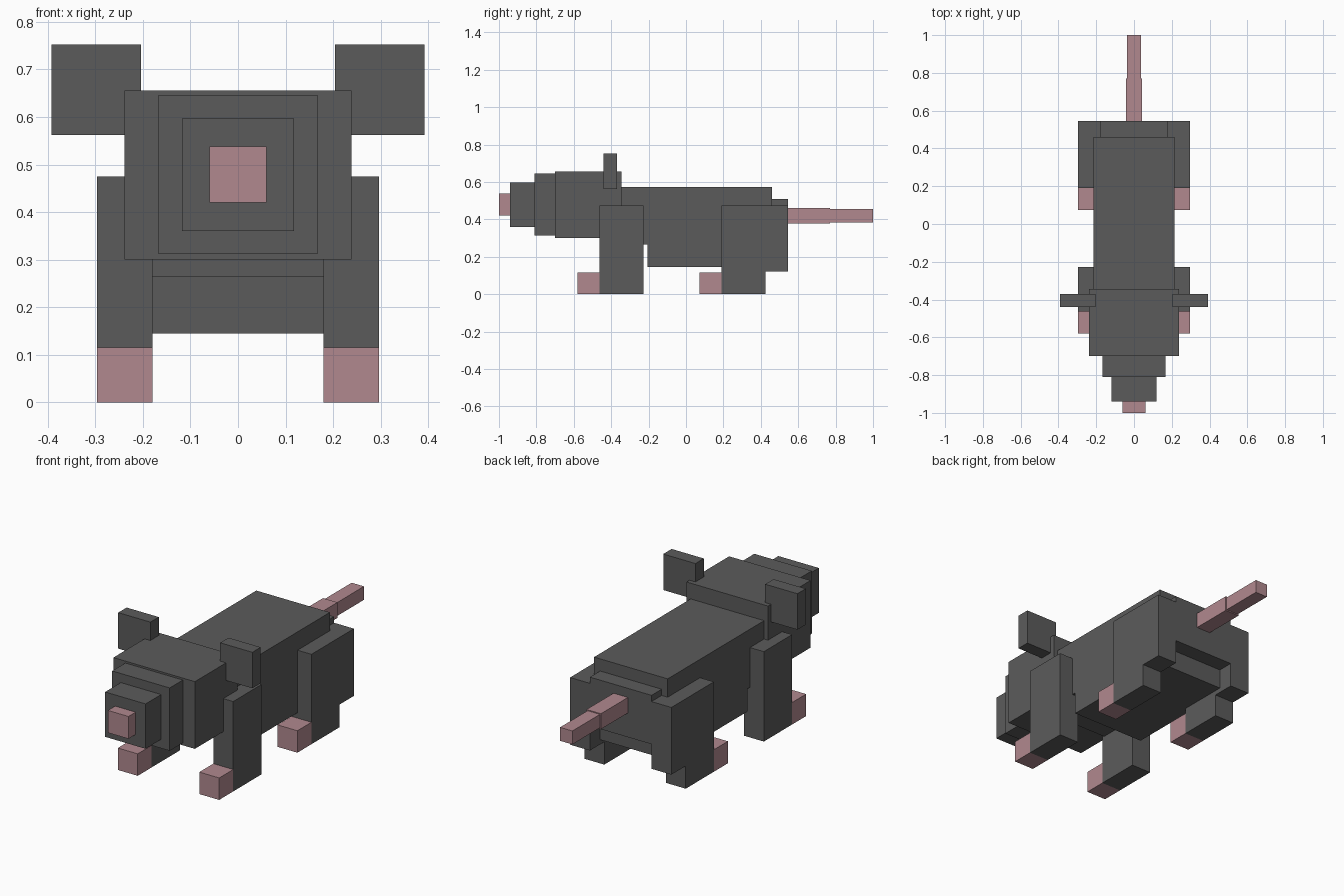
import bpy
import bmesh

cube = bpy.data.objects.get("Cube")
if cube:
    bpy.data.objects.remove(cube, do_unlink=True)


def material(name, rgb):
    mat = bpy.data.materials.new(name)
    mat.use_nodes = True
    colour = (*rgb, 1.0)
    mat.diffuse_color = colour
    mat.node_tree.nodes["Principled BSDF"].inputs["Base Color"].default_value = colour
    return mat


fur = material("dark grey fur", (0.105, 0.105, 0.105))
skin = material("dusty pink skin", (0.44, 0.25, 0.275))


def box(name, mat, x, y, z):
    """Box from its (low, high) extents on each axis."""
    bm = bmesh.new()
    bmesh.ops.create_cube(bm, size=1)
    for v in bm.verts:
        v.co = [ext[1] if c > 0 else ext[0] for c, ext in zip(v.co, (x, y, z))]
    mesh = bpy.data.meshes.new(name)
    bm.to_mesh(mesh)
    bm.free()
    mesh.materials.append(mat)
    obj = bpy.data.objects.new(name, mesh)
    bpy.context.collection.objects.link(obj)
    return obj


def centred(name, mat, half, y, z):
    return box(name, mat, (-half, half), y, z)


def pair(name, mat, x, y, z):
    box("left_" + name, mat, x, y, z)
    box("right_" + name, mat, (-x[1], -x[0]), y, z)


# Trunk
centred("chest", fur, 0.215, (-0.45, -0.205), (0.265, 0.572))
centred("body", fur, 0.215, (-0.205, 0.46), (0.145, 0.572))
centred("rump", fur, 0.18, (0.40, 0.545), (0.25, 0.508))

# Head, stepping down to the nose
centred("head", fur, 0.238, (-0.70, -0.345), (0.30, 0.655))
centred("muzzle", fur, 0.168, (-0.81, -0.70), (0.313, 0.645))
centred("snout", fur, 0.118, (-0.94, -0.81), (0.36, 0.597))
centred("nose", skin, 0.06, (-1.0, -0.94), (0.42, 0.538))
pair("ear", fur, (0.204, 0.392), (-0.44, -0.37), (0.562, 0.752))

# Legs and feet
leg_x = (0.18, 0.296)
foot_z = (0, 0.116)
pair("front_leg", fur, leg_x, (-0.463, -0.227), (0, 0.475))
pair("front_foot", skin, leg_x, (-0.58, -0.463), foot_z)
pair("haunch", fur, leg_x, (0.19, 0.545), (0.12, 0.475))
pair("hind_leg", fur, leg_x, (0.19, 0.425), (0, 0.12))
pair("hind_foot", skin, leg_x, (0.073, 0.19), foot_z)

# Tail
centred("tail_base", skin, 0.042, (0.545, 0.77), (0.378, 0.46))
centred("tail_tip", skin, 0.036, (0.77, 1.0), (0.384, 0.455))
